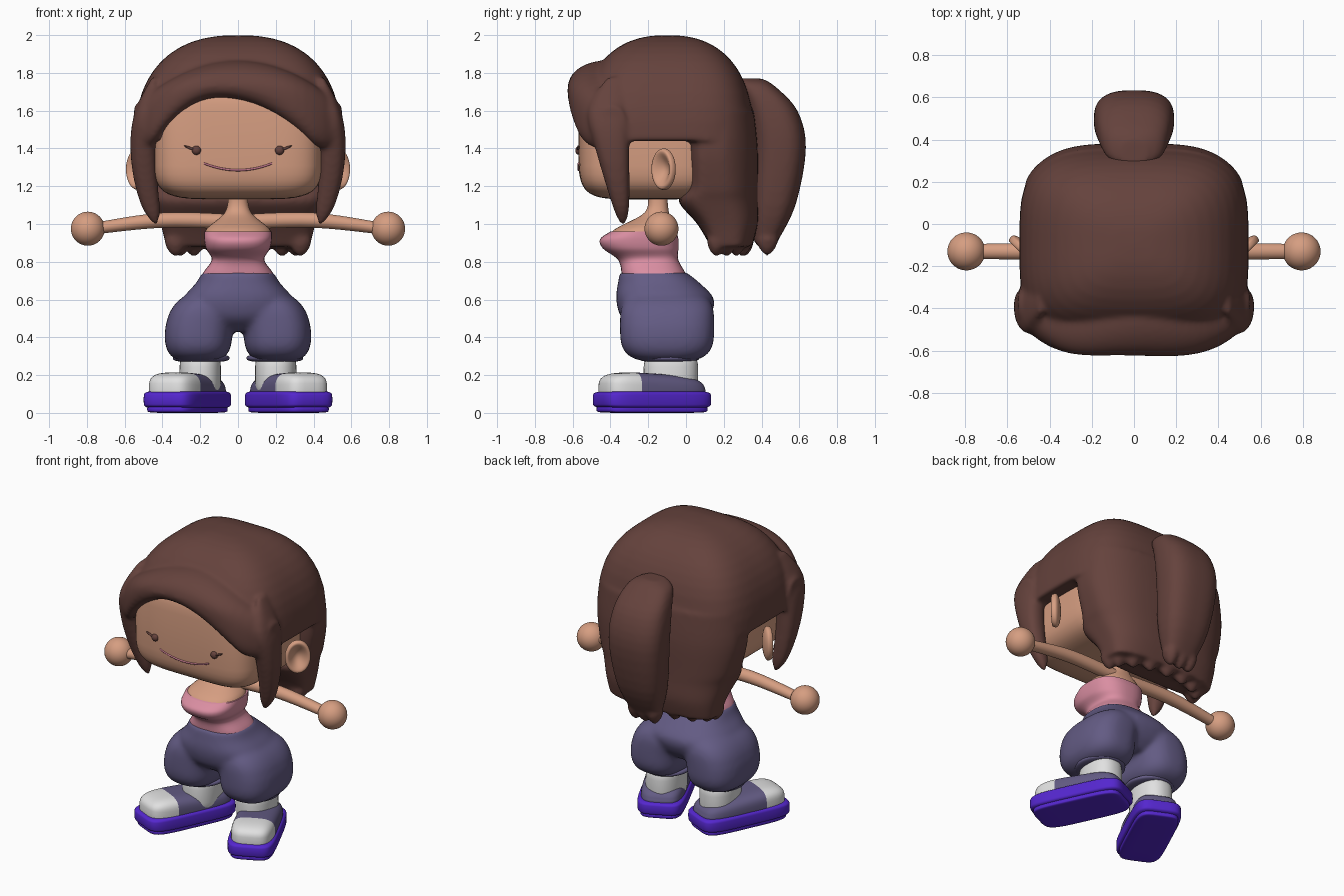
import bpy, bmesh
from math import cos, sin, pi, radians
from mathutils import Matrix, Vector

if "Cube" in bpy.data.objects:
    bpy.data.objects.remove(bpy.data.objects["Cube"], do_unlink=True)


def material(name, *rgb):
    mat = bpy.data.materials.new(name)
    mat.use_nodes = True
    mat.diffuse_color = (*rgb, 1)
    node = next(n for n in mat.node_tree.nodes if n.type == 'BSDF_PRINCIPLED')
    node.inputs["Base Color"].default_value = (*rgb, 1)
    return mat


SKIN = material("skin", .67, .34, .22)
HAIR = material("brown hair", .13, .055, .046)
PINK = material("pink top", .7, .27, .36)
CLOTH = material("slate blue cloth", .125, .105, .23)
SOLE = material("purple sole", .09, .02, .62)
WHITE = material("white", .75, .75, .75)
LIPS = material("mouth pink", .58, .2, .28)


def interpolate(rows, steps):
    """Catmull-Rom interpolation of the section rows."""
    out, last = [], len(rows) - 1
    for i in range(last):
        before, start, end, after = (Vector(rows[min(max(i + k, 0), last)]) for k in (-1, 0, 1, 2))
        for s in range(steps):
            t = s / steps
            bend = 2 * before - 5 * start + 4 * end - after
            twist = 3 * (start - end) + after - before
            out.append(start + t / 2 * (end - before + t * (bend + t * twist)))
    return out + [rows[-1]]


def power(value, exponent):
    return (1 if value >= 0 else -1) * abs(value) ** (2 / exponent)


def loft(bm, rows, plan=2, axis='z', side=1, steps=4, segs=40, centre=0, shape=None, place=Matrix()):
    """Superellipse sections: station, half width, low edge, high edge."""
    rings = []
    for station, width, low, high in interpolate(rows, steps):
        width, middle, depth = max(width, .002), (low + high) / 2, max((high - low) / 2, .002)
        ring = []
        for k in range(segs):
            angle = 2 * pi * (k + .5) / segs
            a, b = centre + width * power(cos(angle), plan), middle + depth * power(sin(angle), plan)
            point = Vector((a, b, station) if axis == 'z' else (station, a, b))
            if shape:
                shape(point)
            point = place @ point
            point.x *= side
            ring.append(bm.verts.new(point))
        rings.append(ring)
    faces = [bm.faces.new(rings[0]), bm.faces.new(rings[-1])]
    for lower, upper in zip(rings, rings[1:]):
        for k in range(segs):
            j = (k + 1) % segs
            faces.append(bm.faces.new((lower[k], lower[j], upper[j], upper[k])))
    bmesh.ops.recalc_face_normals(bm, faces=faces)


def blob(bm, position, size, profile=2, **options):
    """Superellipsoid, rounded by the plan and profile exponents."""
    (x, y, z), (width, depth, height) = position, size
    rows, count = [], 24
    for i in range(count + 1):
        angle = pi * (i / count - .5)
        spread = power(cos(angle), profile)
        rows.append((z + height * power(sin(angle), profile), width * spread,
                     y - depth * spread, y + depth * spread))
    loft(bm, rows, centre=x, steps=1, **options)


def finish(bm, name, *mats, fuse=0):
    mesh = bpy.data.meshes.new(name)
    bm.to_mesh(mesh)
    bm.free()
    for mat in mats:
        mesh.materials.append(mat)
    mesh.shade_smooth()
    mesh.set_sharp_from_angle(angle=radians(50))
    obj = bpy.data.objects.new(name, mesh)
    bpy.context.collection.objects.link(obj)
    if fuse:  # merge overlapping masses into one soft form
        remesh = obj.modifiers.new("fuse", 'REMESH')
        remesh.mode, remesh.voxel_size, remesh.use_smooth_shade = 'VOXEL', .013, True
        relax = obj.modifiers.new("soften", 'SMOOTH')
        relax.factor, relax.iterations = .5, fuse


def part(name, mat, build, *shape_data, **options):
    bm = bmesh.new()
    build(bm, *shape_data, **options)
    finish(bm, name, mat)


# Rules that bend or cut a form
def trim_crown(point):
    point.z = max(point.z, 1.44)
    point.y = max(point.y, -.51)


def round_back_corners(point):
    point.y *= 1 - 4 * point.x ** 4


def sweep_back(point):
    point.y += 1.3 * point.x ** 4 + 3 * max(point.z - 1.7, 0) ** 2


def curl_lock(point):
    point.x -= .4 * (point.z - 1.4) ** 2


def lean_leg_inward(point):
    point.x -= 1.5 * max(point.z - .4, 0) ** 2


def tilt_lash(point):
    point.z += .4 * (point.x - .25)


def dish_ear(point):
    if point.x > 0:
        point.x *= 3 * ((point.y / .08) ** 2 + (point.z / .11) ** 2) - .6


def slope_to_heel(point):
    if point.z > .12:
        point.z -= .06 * (point.y + .2)


# Head and mouth
part("head", SKIN, blob, (0, -.2, 1.45), (.45, .37, .32), profile=5, plan=5, segs=64)
smile = []
for i in range(-10, 11):
    x, z = .018 * i, 1.285 + .036 * (i / 10) ** 2
    smile.append((x, .008, z - .006, z + .006))
part("mouth", LIPS, loft, smile, axis='x', centre=-.566, steps=1, segs=10)

# Bare shoulders with neck, and the top
part("shoulders_and_neck", SKIN, loft, [(.9, .17, -.42, -.06), (.97, .17, -.38, -.06), (1.06, .07, -.22, -.09),
                                        (1.16, .05, -.2, -.1)], plan=2.3, steps=6)
part("top", PINK, loft, [(.66, .18, -.33, 0), (.73, .19, -.34, 0), (.81, .14, -.36, -.04),
                         (.87, .17, -.44, -.04), (.92, .18, -.455, -.04), (.96, .18, -.4, -.05)],
     plan=2.6, steps=6)

# Trousers: hips and two puffy legs
bm = bmesh.new()
loft(bm, [(.43, .08, -.25, .05), (.5, .25, -.34, .12), (.6, .29, -.37, .15), (.69, .22, -.36, .07),
          (.745, .19, -.35, 0)], plan=2.5)
for side in (1, -1):
    blob(bm, (.21, -.1, .46), (.18, .25, .19), profile=3.5, plan=2.7, side=side, shape=lean_leg_inward)
finish(bm, "trousers", CLOTH, fuse=15)

# Paired parts
shoe_turn = Matrix.Translation((.268, -.18, 0)) @ Matrix.Rotation(radians(25), 4, 'Z')
ear_turn = Matrix.Translation((.525, -.115, 1.29)) @ Matrix.Rotation(radians(-45), 4, 'Z')
for side, label in ((1, "left"), (-1, "right")):
    part(label + "_arm", SKIN, loft, [(0, .04, .97, 1.05), (.4, .04, .98, 1.06), (.8, .035, .94, 1)],
         axis='x', centre=-.13, side=side, steps=6)
    part(label + "_hand", SKIN, blob, (.795, -.13, .975), (.09, .09, .09), side=side)
    part(label + "_ear", SKIN, blob, (0, 0, 0), (.03, .08, .11), side=side, shape=dish_ear, place=ear_turn)
    part(label + "_eye", HAIR, blob, (.22, -.566, 1.39), (.024, .02, .024), side=side)
    part(label + "_lash", HAIR, blob, (.25, -.57, 1.4), (.035, .008, .007), side=side, shape=tilt_lash)
    part(label + "_trouser_cuff", CLOTH, blob, (.195, -.09, .29), (.15, .16, .022), profile=3, side=side)
    part(label + "_sock", WHITE, blob, (.2, -.08, .2), (.11, .145, .12), profile=4, plan=2.3, side=side)
    part(label + "_sole", SOLE, blob, (0, 0, .07), (.15, .308, .048), profile=6, plan=5,
         side=side, place=shoe_turn)
    part(label + "_tread", SOLE, blob, (0, 0, .02), (.135, .29, .02), profile=6, plan=5,
         side=side, place=shoe_turn)
    # Shoe upper, cut across so the toe cap takes its own colour
    bm = bmesh.new()
    blob(bm, (0, 0, .12), (.135, .285, .1), profile=3.5, plan=4, side=side, shape=slope_to_heel, place=shoe_turn)
    cut, toe = shoe_turn @ Vector((0, -.12, 0)), shoe_turn.to_3x3() @ Vector((0, -1, 0))
    cut.x *= side
    toe.x *= side
    bmesh.ops.bisect_plane(bm, geom=bm.verts[:] + bm.edges[:] + bm.faces[:], plane_co=cut, plane_no=toe)
    for face in bm.faces:
        face.material_index = int((face.calc_center_median() - cut).dot(toe) > 0)
    finish(bm, label + "_shoe_upper", CLOTH, WHITE)

# Hair: crown, back curtain with ragged tips, swept fringe and side locks
bm = bmesh.new()
blob(bm, (0, -.1, 1.44), (.545, .46, .56), profile=2.4, plan=3.6, segs=64, shape=trim_crown)
loft(bm, [(.88, .38, .13, .35), (1, .41, .06, .38), (1.12, .45, -.04, .38), (1.2, .48, 0, .38),
          (1.4, .52, 0, .38), (1.6, .5, 0, .36)], plan=4, segs=64, shape=round_back_corners)
for i in range(9):
    angle = pi * i / 8
    blob(bm, (.33 * cos(angle), .16 + .15 * sin(angle), .91), (.06, .05, .085), profile=1.6, segs=16)
fringe = []
for i in range(-11, 12):
    x = i / 20
    steepness = 1 if x > -.1 else 2
    lower_edge = max(1.665 - steepness * (x + .1) ** 2, 1.4)
    fringe.append((x, .125 - .6 * x ** 4, lower_edge, 1.865 - .8 * x ** 2))
loft(bm, fringe, plan=2.5, axis='x', centre=-.505, steps=1, shape=sweep_back)
for side in (1, -1):
    loft(bm, [(1, .01, -.35, -.32), (1.1, .05, -.39, -.3), (1.4, .07, -.48, -.3), (1.6, .06, -.52, -.3),
              (1.78, .01, -.42, -.34)], plan=2.5, centre=.5, side=side, shape=curl_lock)
finish(bm, "hair", HAIR, fuse=10)

# Ponytail with split ends
bm = bmesh.new()
loft(bm, [(.9, .1, .36, .48), (1.1, .16, .35, .58), (1.4, .19, .36, .635), (1.6, .18, .33, .59),
          (1.73, .14, .28, .47), (1.77, .06, .28, .4)], plan=2.7)
for x in (-.07, 0, .07):
    blob(bm, (x, .43, .92), (.05, .06, .09), profile=1.5, segs=16)
finish(bm, "ponytail", HAIR, fuse=6)
